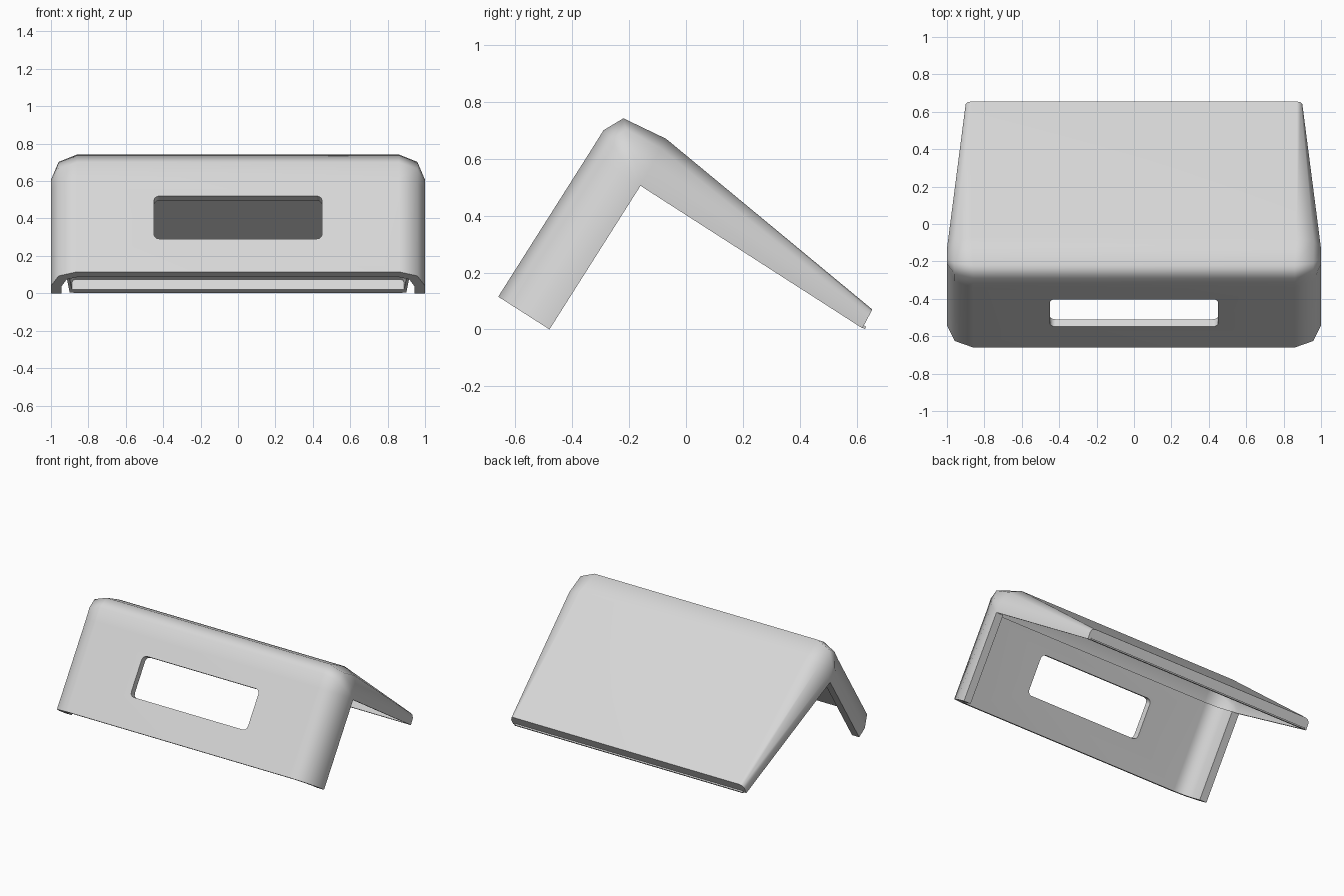
import bpy, bmesh, math
from mathutils import Vector, Matrix

if "Cube" in bpy.data.objects:
    bpy.data.objects.remove(bpy.data.objects["Cube"])

grey = bpy.data.materials.new("light grey")
grey.use_nodes = True
colour = (0.68, 0.68, 0.68, 1)
grey.diffuse_color = colour
grey.node_tree.nodes["Principled BSDF"].inputs["Base Color"].default_value = colour


def make_object(name, bm):
    bmesh.ops.recalc_face_normals(bm, faces=bm.faces)
    mesh = bpy.data.meshes.new(name)
    bm.to_mesh(mesh)
    bm.free()
    mesh.materials.append(grey)
    obj = bpy.data.objects.new(name, mesh)
    bpy.context.collection.objects.link(obj)
    return obj


def section(bm, crest, rim, width, radius, steps=2):
    """U-shaped cross-section: rim up one side, over the crest, down to the rim."""
    crest, rim = Vector(crest), Vector(rim)
    down = (rim - crest).normalized()
    half = [(width, rim)]
    for i in range(steps + 1):
        a = math.pi / 2 * i / steps
        half.append((width - radius + radius * math.cos(a),
                     crest + down * radius * (1 - math.sin(a))))
    points = [(-x, p) for x, p in half] + half[::-1]
    return [bm.verts.new((x, p.x, p.y)) for x, p in points]


def bridge(bm, a, b):
    for i in range(len(a) - 1):
        bm.faces.new((a[i], a[i + 1], b[i + 1], b[i]))


def box(name, size, centre, tilt, bevel=0):
    bm = bmesh.new()
    bmesh.ops.create_cube(bm, size=1, matrix=Matrix.Diagonal((*size, 1)))
    if bevel:
        edges = [e for e in bm.edges
                 if abs(e.verts[0].co.z - e.verts[1].co.z) > size[2] / 2]
        bmesh.ops.bevel(bm, geom=edges, offset=bevel, segments=3,
                        profile=0.5, affect='EDGES')
    bm.transform(Matrix.Translation(centre) @ Matrix.Rotation(tilt, 4, 'X'))
    return make_object(name, bm)


# Folded shell: (y, z) of the crest, (y, z) of the rim, half width, corner radius
foot, elbow = (-0.48, 0), (-0.16, 0.505)
outer = [((-0.66, 0.115), foot, 1, 0.14), ((-0.34, 0.62), elbow, 1, 0.14),
         ((-0.29, 0.70), elbow, 1, 0.14), ((-0.22, 0.742), elbow, 1, 0.14),
         ((-0.07, 0.67), elbow, 1, 0.13), ((0.655, 0.07), (0.62, 0.004), 0.9, 0.03)]
# The front wall is thick up to the elbow, the bend and back are thin
inner = [((-0.62, 0.09), foot, 0.945, 0.1), ((-0.302, 0.596), elbow, 0.945, 0.1),
         ((-0.327, 0.612), elbow, 0.985, 0.13), ((-0.28, 0.69), elbow, 0.985, 0.13),
         ((-0.217, 0.726), elbow, 0.985, 0.13), ((-0.078, 0.656), elbow, 0.985, 0.12),
         ((0.628, 0.075), (0.596, 0.02), 0.888, 0.02)]

bm = bmesh.new()
out, inn = [[section(bm, *s) for s in skin] for skin in (outer, inner)]
for skin in (out, inn):
    for a, b in zip(skin, skin[1:]):
        bridge(bm, a, b)
    bm.faces.new(skin[-1])
# Rims along the foot, both sides and the back end
bridge(bm, out[0], inn[0])
for k in (0, -1):
    bm.faces.new((out[0][k], out[1][k], inn[2][k], inn[1][k], inn[0][k]))
    bm.faces.new((out[4][k], out[5][k], inn[6][k], inn[5][k]))
bm.faces.new((out[5][0], out[5][-1], inn[6][-1], inn[6][0]))
bmesh.ops.remove_doubles(bm, verts=bm.verts, dist=0.0001)
shell = make_object("folded_shell", bm)

# Rounded window through the front panel
slope = math.atan2(0.585, 0.37)
cutter = box("window_cutter", (0.9, 0.272, 0.2), (0, -0.476, 0.406), slope, 0.03)
cutter.hide_render = True
cut = shell.modifiers.new("window", 'BOOLEAN')
cut.operation = 'DIFFERENCE'
cut.solver = 'EXACT'
cut.object = cutter
bpy.context.view_layer.objects.active = shell
bpy.ops.object.modifier_apply(modifier=cut.name)
bpy.data.objects.remove(cutter)

# Smooth bends, crisp rims
bpy.ops.object.select_all(action='DESELECT')
shell.select_set(True)
bpy.ops.object.shade_smooth_by_angle(angle=math.radians(60))
weighted = shell.modifiers.new("weighted_normals", 'WEIGHTED_NORMAL')
weighted.keep_sharp = True

# Thin lip along the back end
box("back_lip", (1.76, 0.026, 0.01), (0, 0.62, 0.012), math.atan2(-0.505, 0.78))
